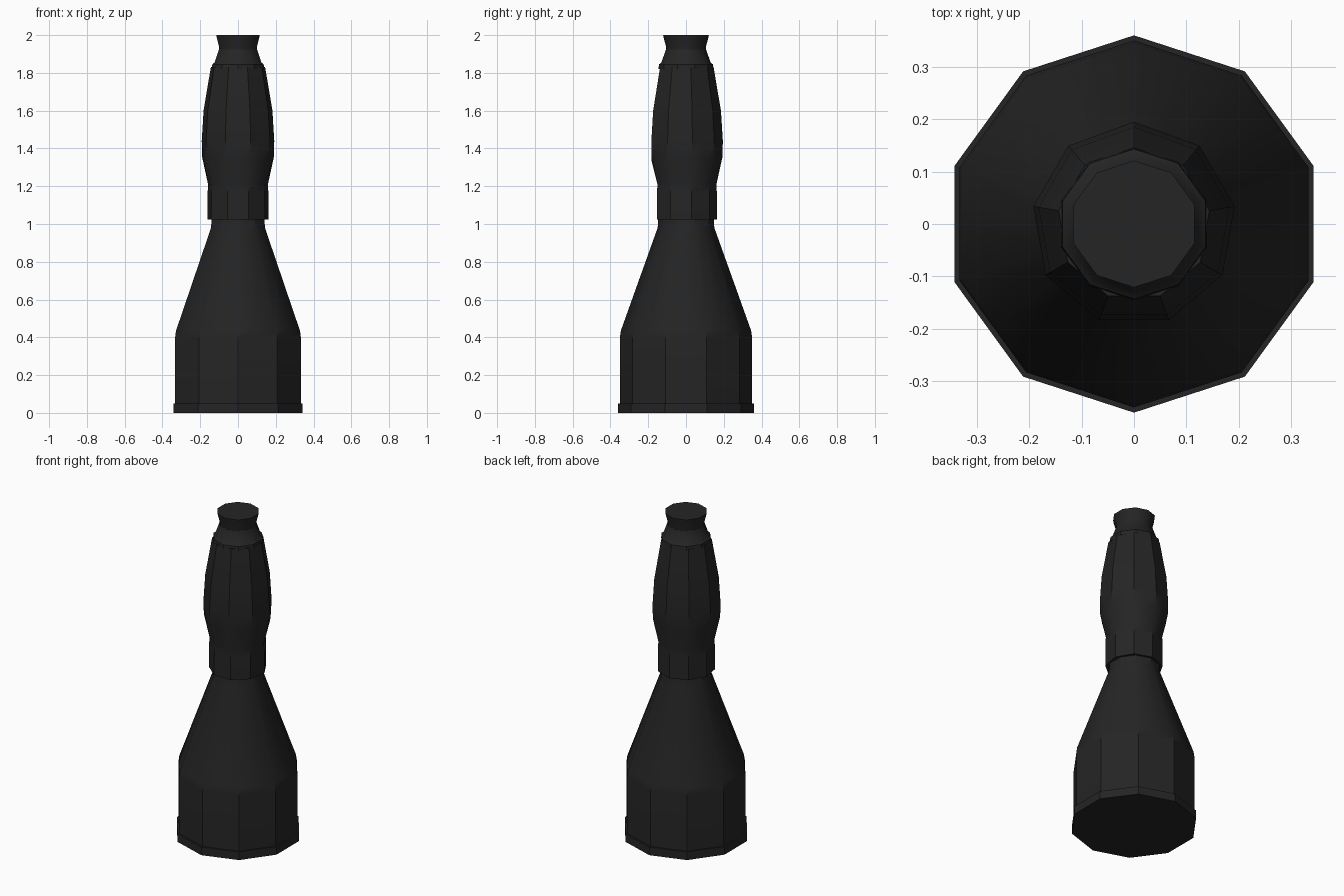
import bpy, bmesh, math

cube = bpy.data.objects.get("Cube")
if cube:
    bpy.data.objects.remove(cube, do_unlink=True)

# One dark material for the whole model
black = bpy.data.materials.new("matte black")
black.use_nodes = True
colour = (0.018, 0.018, 0.018, 1)
black.diffuse_color = colour
bsdf = black.node_tree.nodes["Principled BSDF"]
bsdf.inputs["Base Color"].default_value = colour
bsdf.inputs["Roughness"].default_value = 0.8


def lathe(name, sides, profile, angle):
    """Closed faceted lathe with a corner on +y. Profile rows are
    (radius, height, optional drop at the middle of each side)."""
    bm = bmesh.new()
    rings = []
    step = math.tau / sides
    for radius, z, *drop in profile:
        ring = []
        for i in range(sides * 2):
            a = math.pi / 2 + i * step / 2
            middle = i % 2
            r = radius * (math.cos(step / 2) if middle else 1)
            h = z - (drop[0] if drop and middle else 0)
            ring.append(bm.verts.new((r * math.cos(a), r * math.sin(a), h)))
        rings.append(ring)
    for low, high in zip(rings, rings[1:]):
        for i in range(len(low)):
            j = (i + 1) % len(low)
            bm.faces.new((low[i], low[j], high[j], high[i]))
    bm.faces.new(rings[0][::-1])
    bm.faces.new(rings[-1])
    bmesh.ops.recalc_face_normals(bm, faces=bm.faces)
    mesh = bpy.data.meshes.new(name)
    bm.to_mesh(mesh)
    bm.free()
    mesh.materials.append(black)
    obj = bpy.data.objects.new(name, mesh)
    bpy.context.collection.objects.link(obj)
    bpy.ops.object.select_all(action='DESELECT')
    obj.select_set(True)
    bpy.context.view_layer.objects.active = obj
    bpy.ops.object.shade_smooth_by_angle(angle=math.radians(angle))
    return obj


# Wide base with a thin foot rim, tapering to the neck
lathe("foot_rim", 10, [(0.36, 0), (0.36, 0.05)], 30)
lathe("base_body", 10, [(0.35, 0.04), (0.35, 0.40), (0.345, 0.435),
                        (0.15, 0.98), (0.147, 1.03)], 35)

# Nine-sided grip with a scalloped shoulder
lathe("grip", 9, [(0.164, 1.025), (0.163, 1.17), (0.161, 1.21),
                  (0.193, 1.355, 0.025), (0.195, 1.44), (0.185, 1.6),
                  (0.146, 1.83)], 35)

# Ten-sided collar that closes the grip
lathe("grip_collar", 10, [(0.146, 1.82), (0.143, 1.845), (0.13, 1.855),
                          (0.106, 1.925)], 35)

# Flared round end cap
lathe("end_cap", 10, [(0.104, 1.915), (0.106, 1.94), (0.118, 1.985),
                      (0.121, 2.0)], 40)
